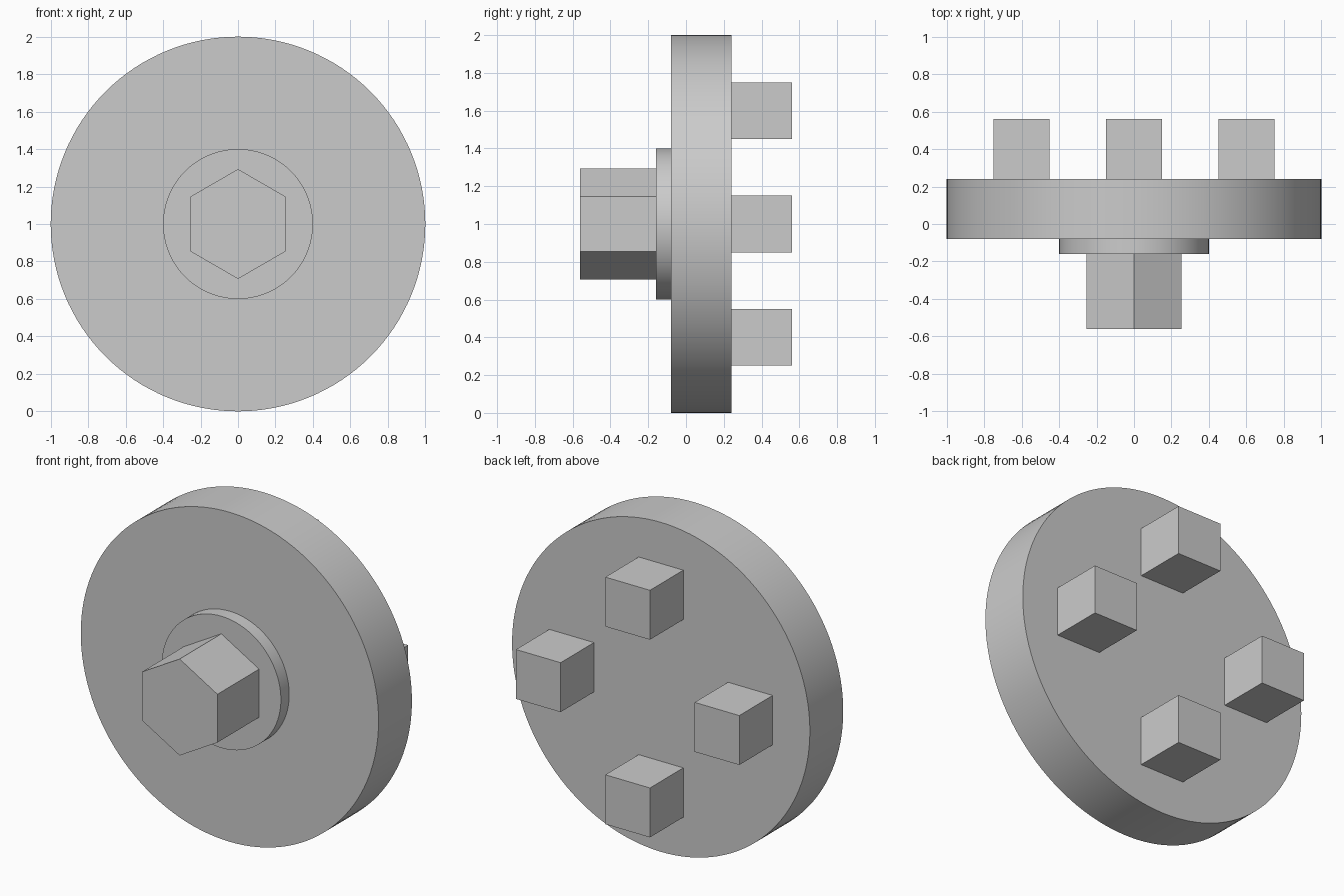
import bpy
import math

default_cube = bpy.data.objects.get("Cube")
if default_cube:
    bpy.data.objects.remove(default_cube, do_unlink=True)

# Single plain grey finish
grey = bpy.data.materials.new("plain_grey")
grey.use_nodes = True
colour = (0.6, 0.6, 0.6, 1.0)
grey.diffuse_color = colour
grey.node_tree.nodes["Principled BSDF"].inputs["Base Color"].default_value = colour

CENTRE_Z = 1.0


def finish(name):
    obj = bpy.context.object
    obj.name = obj.data.name = name
    obj.data.materials.append(grey)
    bpy.ops.object.transform_apply(location=False, rotation=True, scale=True)
    return obj


def add_round(name, radius, y_front, y_back, sides):
    """Prism or disc with its axis along y."""
    bpy.ops.mesh.primitive_cylinder_add(
        vertices=sides, radius=radius, depth=y_back - y_front,
        location=(0, (y_front + y_back) / 2, CENTRE_Z),
        rotation=(math.pi / 2, 0, 0))
    finish(name)
    if sides > 6:
        bpy.ops.object.shade_smooth_by_angle(angle=math.radians(30))


def add_block(name, x, z, width, y_front, y_back):
    bpy.ops.mesh.primitive_cube_add(
        size=1, location=(x, (y_front + y_back) / 2, z))
    bpy.context.object.scale = (width, y_back - y_front, width)
    finish(name)


# Main disc, collar and hexagonal shank
add_round("disc", 1.0, -0.08, 0.24, 128)
add_round("collar", 0.4, -0.16, -0.08, 96)
add_round("hex_shank", 0.293, -0.56, -0.16, 6)

# Four square drive lugs on the back
LUG_RADIUS = 0.6
for label, dx, dz in (("left", 1, 0), ("right", -1, 0),
                      ("upper", 0, 1), ("lower", 0, -1)):
    add_block(f"{label}_lug", dx * LUG_RADIUS, CENTRE_Z + dz * LUG_RADIUS,
              0.3, 0.24, 0.56)
